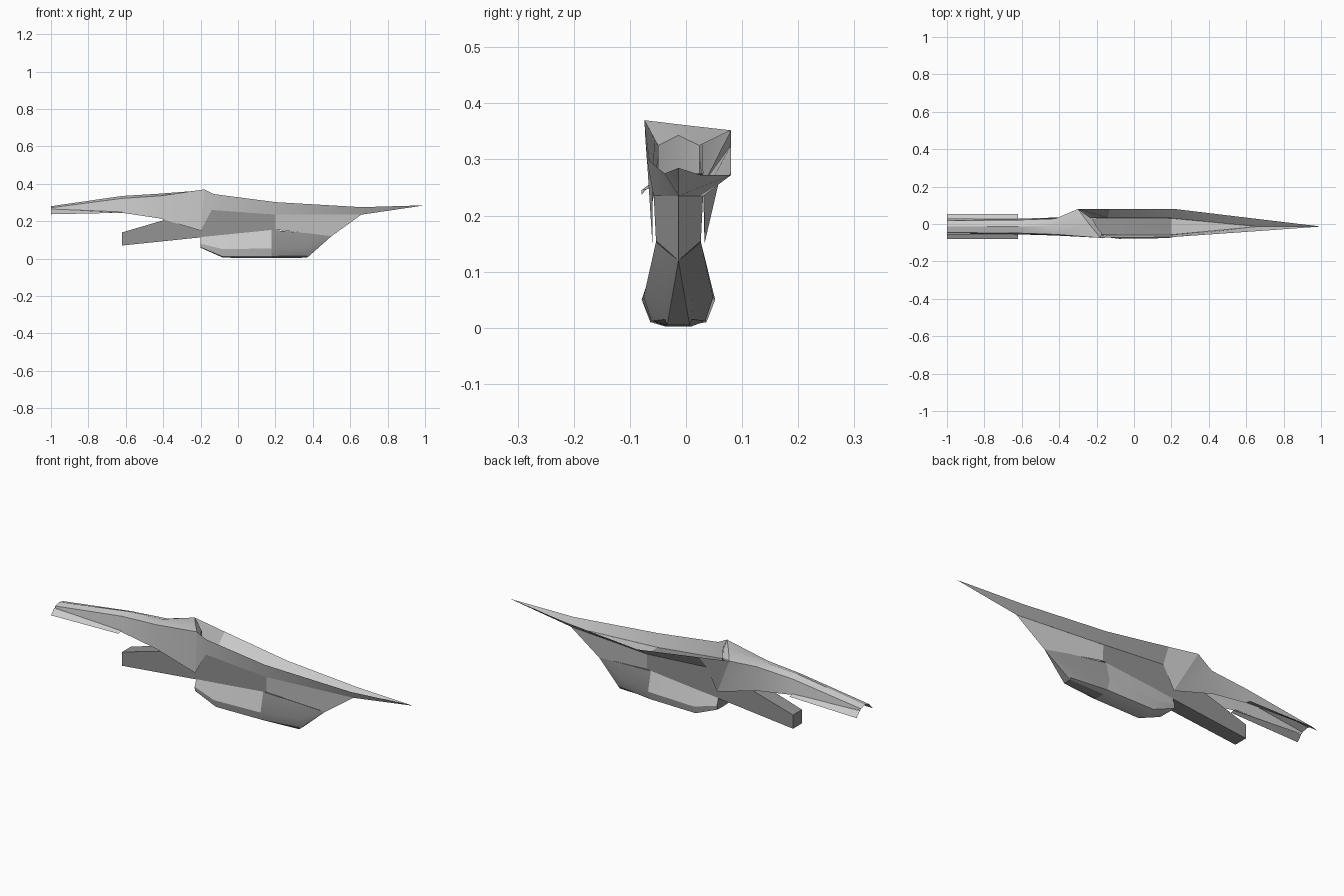
import bpy
import bmesh
import math

default_cube = bpy.data.objects.get("Cube")
if default_cube:
    bpy.data.objects.remove(default_cube, do_unlink=True)

CENTRE = -0.0135          # y of the lengthwise plane of symmetry
TIP = (1, CENTRE, 0.285)  # needle point of the bow


def make_material(name, value):
    material = bpy.data.materials.new(name)
    material.use_nodes = True
    colour = (value, value, value, 1)
    material.diffuse_color = colour
    material.node_tree.nodes["Principled BSDF"].inputs["Base Color"].default_value = colour
    return material


light_grey = make_material("light grey", 0.6)
dark_grey = make_material("dark grey", 0.3)


def finish(name, bm, material):
    """Weld, orient and link a mesh, then smooth its gentle bends."""
    bmesh.ops.remove_doubles(bm, verts=bm.verts, dist=0.0005)
    bmesh.ops.recalc_face_normals(bm, faces=bm.faces)
    mesh = bpy.data.meshes.new(name)
    bm.to_mesh(mesh)
    bm.free()
    mesh.materials.append(material)
    part = bpy.data.objects.new(name, mesh)
    bpy.context.collection.objects.link(part)
    bpy.ops.object.select_all(action="DESELECT")
    part.select_set(True)
    bpy.context.view_layer.objects.active = part
    bpy.ops.object.shade_smooth_by_angle(angle=math.radians(25))
    return part


def add_rows(bm, rows):
    """Skin neighbouring rows of points with quads."""
    grid = [[bm.verts.new(point) for point in row] for row in rows]
    for first, second in zip(grid, grid[1:]):
        for i in range(len(first) - 1):
            bm.faces.new((first[i], first[i + 1], second[i + 1], second[i]))


def loft(name, rows, material):
    bm = bmesh.new()
    add_rows(bm, rows)
    return finish(name, bm, material)


def both_sides(half):
    """Full cross-section from (x, half width, z) points, port to starboard."""
    left = [(x, CENTRE - w, z) for x, w, z in half]
    right = [(x, CENTRE + w, z) for x, w, z in reversed(half)]
    return left + right


def section(x, half):
    return both_sides([(x, w, z) for w, z in half])


# Rear canopy, open below, ending in a slanted ridge
ridge = [(-0.18, -0.074, 0.37), (-0.24, 0, 0.361), (-0.3, 0.08, 0.352)]
canopy_rows = [
    section(-1, [(0.037, 0.265), (0.032, 0.272), (0, 0.28)]),
    section(-0.62, [(0.042, 0.245), (0.035, 0.322), (0, 0.335)]),
    section(-0.42, [(0.048, 0.215), (0.042, 0.335), (0, 0.347)]),
]
canopy_rows = [row[:3] + row[4:] for row in canopy_rows]
canopy_rows.append([(-0.2, -0.06, 0.15)] + ridge + [(-0.2, 0.033, 0.15)])
loft("rear_canopy", canopy_rows, light_grey)

# Hood front below the ridge, narrowing to the channel
hood_lip = [(-0.17, -0.05, 0.325), (-0.2, CENTRE, 0.343), (-0.22, 0.024, 0.325)]
hood_foot = [(x, y, 0.26) for x, y, z in hood_lip]
loft("hood_front", [ridge, hood_lip, hood_foot], light_grey)

# Side walls of the open channel, sweeping to the bow tip
port_rim = [ridge[0], (-0.13, -0.073, 0.345), (0.2, -0.07, 0.302), (0.66, -0.038, 0.275), TIP]
port_foot = [(-0.2, -0.06, 0.15), (-0.14, -0.06, 0.26), (0.2, -0.058, 0.235),
             (0.66, CENTRE, 0.235), TIP]
loft("port_channel_wall", [port_rim, port_foot], light_grey)
starboard_rim = [ridge[2], (-0.13, 0.08, 0.325), (0.22, 0.08, 0.272), (0.66, 0.027, 0.272), TIP]
starboard_foot = [(x, 2 * CENTRE - y, z) for x, y, z in port_foot]
loft("starboard_channel_wall", [starboard_rim, starboard_foot], light_grey)

# Splayed fins beside the tail
for side, label in ((-1, "port"), (1, "starboard")):
    inner = [(x, CENTRE + side * 0.04, z) for x, z in ((-1, 0.265), (-0.62, 0.25))]
    outer = [(x, CENTRE + side * 0.066, z) for x, z in ((-1, 0.237), (-0.62, 0.245))]
    loft(label + "_tail_fin", [inner, outer], light_grey)

# Long spine beam, a closed tapered slab
beam = bmesh.new()
beam_profile = [(-0.62, 0.036, 0.07), (0.2, 0.04, 0.155), (0.2, 0.044, 0.235),
                (-0.16, 0.044, 0.275), (-0.62, 0.036, 0.14)]
sides = []
for side in (-1, 1):
    sides.append([beam.verts.new((x, CENTRE + side * w, z)) for x, w, z in beam_profile])
    beam.faces.new(sides[-1])
for i in range(len(beam_profile)):
    j = (i + 1) % len(beam_profile)
    beam.faces.new((sides[0][i], sides[0][j], sides[1][j], sides[1][i]))
finish("spine_beam", beam, dark_grey)

# Upper bow: floor and flanks closing on the keel
bow_aft = section(0.2, [(0.04, 0.155), (0.044, 0.235)])
bow_stem = [(0.5, CENTRE, 0.12), (0.66, CENTRE, 0.235), (0.66, CENTRE, 0.235),
            (0.5, CENTRE, 0.12)]
loft("upper_bow", [bow_aft, bow_stem], light_grey)

# Lower hull: pinched waist, wide bilge and narrow flat bottom
midship = section(0.18, [(0.04, 0.153), (0.062, 0.055), (0.048, 0.012), (0.022, 0.002)])
transom = section(-0.2, [(0.038, 0.115), (0.05, 0.08), (0.049, 0.06), (0.02, 0.058)])
quarter = section(-0.08, [(0.04, 0.127), (0.0655, 0.05), (0.05, 0.01), (0.022, 0.005)])
loft("lower_stern", [transom, quarter, midship], light_grey)

# Lower bow with a triangular cutwater
forefoot = section(0.37, [(0.02, 0.136), (0.026, 0.06), (0.024, 0.015), (0.02, 0.005)])
stem_point = [(0.5, CENTRE, 0.12)] * len(forefoot)
lower_bow = bmesh.new()
add_rows(lower_bow, [midship, forefoot, stem_point])
finish("lower_bow", lower_bow, dark_grey)

# Transom plate closing the lower hull
loft("transom_plate", [transom[:4], transom[:3:-1]], dark_grey)
